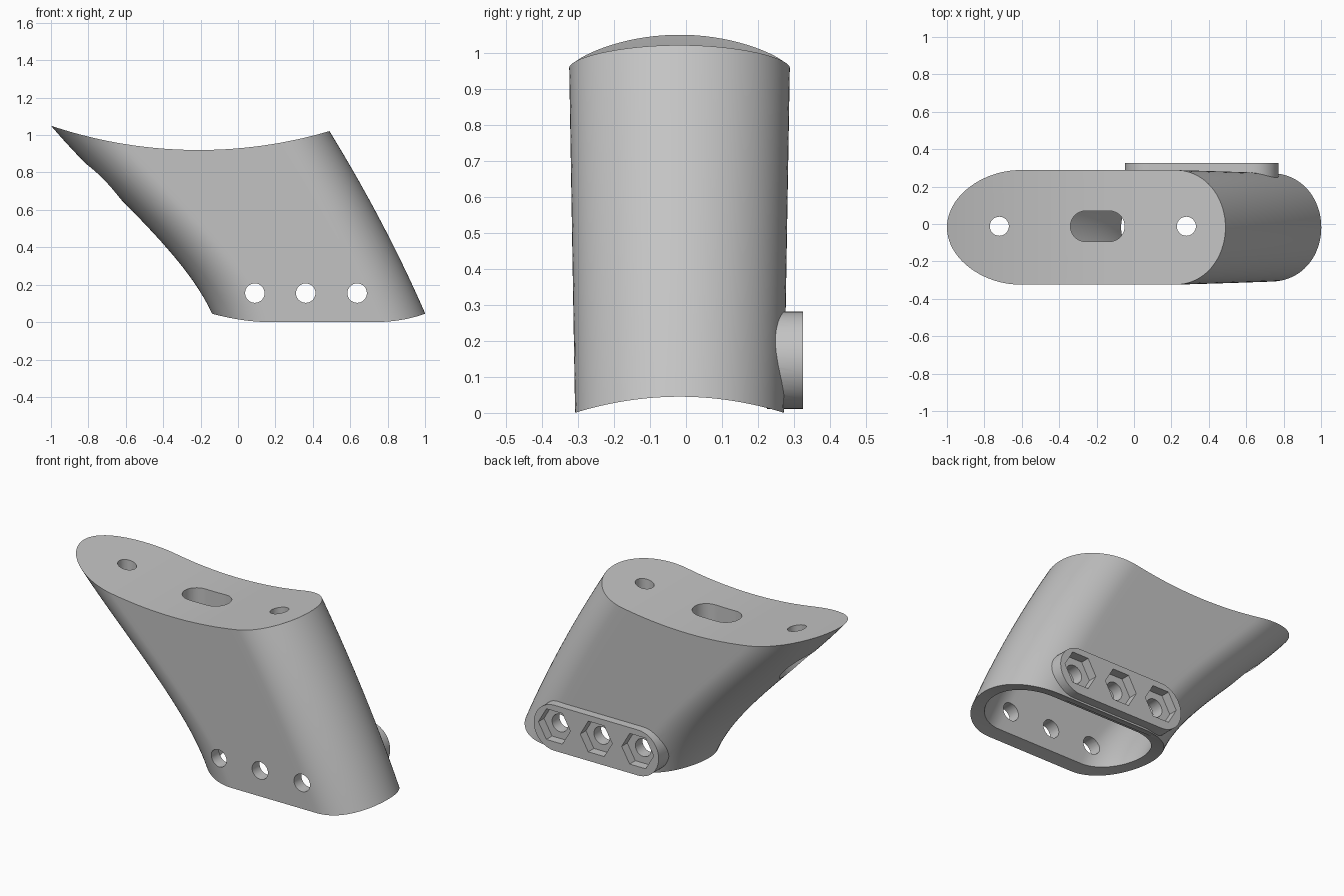
import bpy, bmesh, math

if "Cube" in bpy.data.objects:
    bpy.data.objects.remove(bpy.data.objects["Cube"])

YC = -0.018          # centre line of the leaning body
N, M, LEVELS = 40, 16, 24

grey = bpy.data.materials.new("light_grey")
grey.diffuse_color = (0.55, 0.55, 0.55, 1)
grey.use_nodes = True
grey.node_tree.nodes["Principled BSDF"].inputs["Base Color"].default_value = grey.diffuse_color


def finish(name, bm):
    bmesh.ops.remove_doubles(bm, verts=bm.verts, dist=1e-6)
    bmesh.ops.recalc_face_normals(bm, faces=bm.faces)
    me = bpy.data.meshes.new(name)
    bm.to_mesh(me)
    bm.free()
    me.materials.append(grey)
    ob = bpy.data.objects.new(name, me)
    bpy.context.collection.objects.link(ob)
    return ob


# Curved left and right outlines, saddle top and arched bottom
def left(z):
    a, b, c = z - 0.048, z - 0.28, z - 0.66
    return -0.14 - 0.625 * a - 0.462 * a * b + 0.408 * a * b * c


def right(z):
    a = z - 0.048
    return 1.0 - 0.468 * a - 0.0905 * a * (z - 0.39)


def saddle(x, y):
    return 0.92 + 2.465 - math.sqrt(2.465 ** 2 - (x + 0.21) ** 2)


def arch(x, y):
    return 0.045 * (1 - ((y - YC) / 0.291) ** 2)


def section(i, z, inset):
    """Point i of the rounded-end section at height z."""
    r = 0.29 + 0.017 * z - inset
    cl, cr = left(z) + inset + r, right(z) - inset - r
    if i <= N:
        t = math.pi * (i / N - 0.5)
        return cr + r * math.cos(t), YC + r * math.sin(t)
    if i < N + M:
        return cr + (cl - cr) * (i - N) / M, YC + r
    if i <= 2 * N + M:
        t = math.pi * ((i - M) / N - 0.5)
        return cl + r * math.cos(t), YC + r * math.sin(t)
    return cl + (cr - cl) * (i - 2 * N - M) / M, YC - r


def loft(name, inset, bottom, top):
    bm = bmesh.new()
    T = 2 * N + 2 * M
    cols = []
    for i in range(T):
        z0, z1 = 0.0, 1.0
        for _ in range(25):
            z0 = bottom(*section(i, z0, inset))
            z1 = top(*section(i, z1, inset))
        col = []
        for k in range(LEVELS + 1):
            z = z0 + (z1 - z0) * k / LEVELS
            col.append(bm.verts.new((*section(i, z, inset), z)))
        cols.append(col)
    for i in range(T):
        a, b = cols[i], cols[(i + 1) % T]
        for k in range(LEVELS):
            bm.faces.new((a[k], b[k], b[k + 1], a[k + 1]))
    h = N // 2
    for k in range(T // 2):          # top strips run across y
        ids = [(h + k) % T, (h + k + 1) % T, (h - k - 1) % T, (h - k) % T]
        bm.faces.new([cols[i][-1] for i in dict.fromkeys(ids)])
    for k in range(N):               # bottom strips run along x
        ids = [k, k + 1]
        if k == N - 1:
            ids += range(N + 1, N + M)
        ids += [2 * N + M - k - 1, 2 * N + M - k]
        if k == 0:
            ids += range(2 * N + M + 1, T)
        bm.faces.new([cols[i][0] for i in ids])
    return finish(name, bm)


def stadium(cx, cy, half, r, n=24):
    pts = []
    for side in (1, -1):
        for k in range(n + 1):
            t = math.pi * (k / n - 0.5)
            pts.append((cx + side * (half - r + r * math.cos(t)), cy + side * r * math.sin(t)))
    return pts


def ngon(cx, cy, r, n):
    return [(cx + r * math.cos(2 * math.pi * k / n), cy + r * math.sin(2 * math.pi * k / n)) for k in range(n)]


def prism(name, pts, axis, lo, hi):
    bm = bmesh.new()
    put = (lambda p, d: (p[0], d, p[1])) if axis == "y" else (lambda p, d: (p[0], p[1], d))
    a = [bm.verts.new(put(p, lo)) for p in pts]
    b = [bm.verts.new(put(p, hi)) for p in pts]
    bm.faces.new(a)
    bm.faces.new(b[::-1])
    for i in range(len(pts)):
        j = (i + 1) % len(pts)
        bm.faces.new((a[i], a[j], b[j], b[i]))
    return finish(name, bm)


def combine(target, other, op):
    mod = target.modifiers.new("cut", "BOOLEAN")
    mod.operation, mod.object, mod.solver = op, other, "EXACT"
    bpy.context.view_layer.objects.active = target
    bpy.ops.object.modifier_apply(modifier=mod.name)
    bpy.data.objects.remove(other, do_unlink=True)


# Body with the raised nut plate on its back
body = loft("angled_mount_body", 0.0, arch, saddle)
combine(body, prism("nut_plate", stadium(0.362, 0.146, 0.41, 0.135), "y", 0.225, 0.325), "UNION")

# Hollow interior open at the bottom
combine(body, loft("cavity", 0.07, lambda x, y: -0.1, lambda x, y: saddle(x, y) - 0.1), "DIFFERENCE")

# Cross bolt holes with hexagonal nut pockets
for x in (0.09, 0.362, 0.637):
    combine(body, prism("bolt_hole", ngon(x, 0.155, 0.052, 32), "y", -0.6, 0.6), "DIFFERENCE")
    combine(body, prism("nut_pocket", ngon(x, 0.155, 0.105, 6), "y", 0.272, 0.6), "DIFFERENCE")

# Top slot, screw holes and the screw head recess under the overhang
combine(body, prism("slot", stadium(-0.195, -0.012, 0.145, 0.082), "z", 0.7, 1.3), "DIFFERENCE")
for x in (-0.72, 0.28):
    combine(body, prism("screw_hole", ngon(x, -0.012, 0.051, 32), "z", 0.75, 1.3), "DIFFERENCE")
combine(body, prism("screw_recess", ngon(-0.72, -0.012, 0.095, 40), "z", 0.4, 0.86), "DIFFERENCE")

bpy.ops.object.select_all(action="DESELECT")
body.select_set(True)
bpy.context.view_layer.objects.active = body
bpy.ops.object.shade_smooth_by_angle(angle=math.radians(30))
